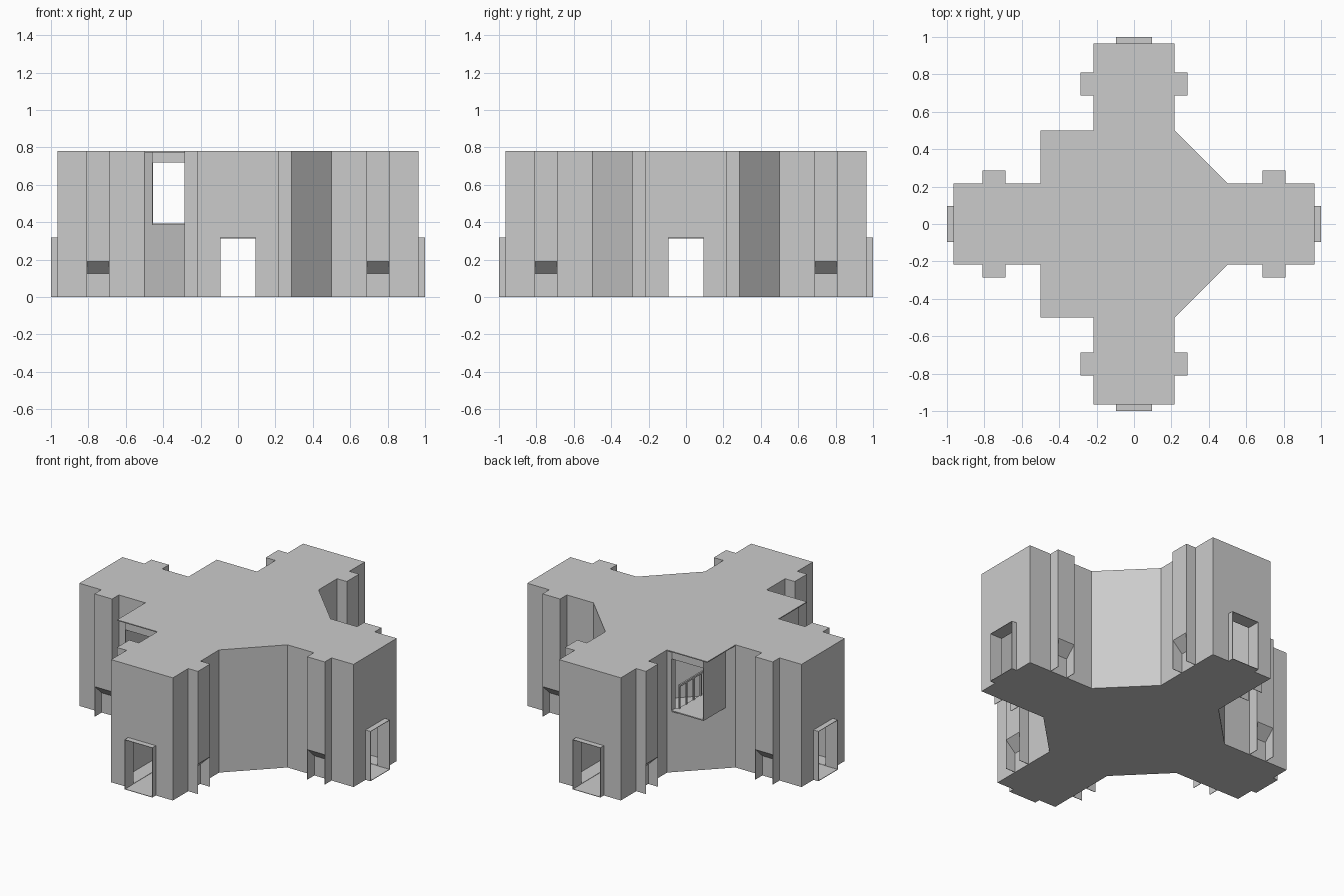
import bpy, bmesh
from math import pi
from mathutils import Matrix, Vector

if "Cube" in bpy.data.objects:
    bpy.data.objects.remove(bpy.data.objects["Cube"])


def prism(name, pts, lo, hi, axis='z', mats=(Matrix.Identity(4),)):
    """Extrude a 2D outline along an axis, once per placement matrix."""
    place = {'z': lambda a, b, c: (a, b, c), 'x': lambda a, b, c: (c, a, b)}[axis]
    bm = bmesh.new()
    for m in mats:
        rings = [[bm.verts.new(m @ Vector(place(a, b, c))) for a, b in pts] for c in (lo, hi)]
        bm.faces.new(rings[0])
        bm.faces.new(rings[1])
        n = len(pts)
        for i in range(n):
            j = (i + 1) % n
            bm.faces.new((rings[0][i], rings[0][j], rings[1][j], rings[1][i]))
    bmesh.ops.recalc_face_normals(bm, faces=bm.faces)
    me = bpy.data.meshes.new(name)
    bm.to_mesh(me)
    bm.free()
    ob = bpy.data.objects.new(name, me)
    bpy.context.collection.objects.link(ob)
    return ob


def rect(x0, x1, y0, y1):
    return [(x0, y0), (x1, y0), (x1, y1), (x0, y1)]


def boolean(ob, tool, op):
    mod = ob.modifiers.new(tool.name, 'BOOLEAN')
    mod.object, mod.operation, mod.solver = tool, op, 'EXACT'
    tool.hide_render = True
    tool.hide_set(True)


def cross(end, half, corner):
    """Four-armed outline with chamfered inner corners."""
    out = []
    for x, y in ((1, 0), (0, 1), (-1, 0), (0, -1)):
        for a, b in ((end, -half), (end, half), (corner, half)):
            out.append((a * x - b * y, a * y + b * x))
        out.append((half * x - corner * y, half * y + corner * x))
    return out


quarter = [Matrix.Rotation(k * pi / 2, 4, 'Z') for k in range(4)]
flip_y = Matrix.Scale(-1, 4, (0, 1, 0))
both_y = [Matrix.Identity(4), flip_y]
eight = [q @ f for q in quarter for f in both_y]

# Main shell: cross-shaped hall
hall = prism("hall_shell", cross(.965, .217, .5), 0, .78)

# Overhanging upper bays on the left corners
for k, m in enumerate(both_y):
    bay = prism(f"bay_block_{k}", rect(-.459, -.23, .2, .48), .385, .775, mats=[m])
    boolean(hall, bay, 'UNION')

# Hollow interior, gallery passage with its windows, and doorways
boolean(hall, prism("hall_void", cross(.93, .187, .487), .005, .72), 'DIFFERENCE')
boolean(hall, prism("gallery_void", rect(-.454, -.235, -.6, .6), .392, .72), 'DIFFERENCE')
for k, q in enumerate(quarter[:2]):
    boolean(hall, prism(f"door_void_{k}", rect(-1.1, 1.1, -.095, .095), .003, .315, mats=[q]), 'DIFFERENCE')

# Square roof corners over the bays
prism("roof_corner", [(-.5, .217), (-.217, .5), (-.5, .5)], .774, .78, mats=both_y)

# Buttresses with sloped underside and thin side cheeks
prism("buttress", [(.2, .125), (.217, .125), (.285, .19), (.285, .78), (.2, .78)],
      .686, .81, 'x', eight)
for x in (.686, .807):
    prism("buttress_cheek", rect(.21, .285, 0, .2), x, x + .003, 'x', eight)

# Door frames projecting from each arm
frame = [(-.097, 0), (-.097, .317), (.097, .317), (.097, 0),
         (.094, 0), (.094, .314), (-.094, .314), (-.094, 0)]
prism("door_frame", frame, .915, 1.0, 'x', quarter)
prism("door_sill", rect(.93, 1.0, -.095, .095), 0, .003, mats=quarter)

# Upper gallery floor
prism("gallery_floor", rect(-.456, -.25, -.475, .475), .384, .392)

# Railings on the hall side and across the left arm
for x, reach, count in ((-.255, .43, 12), (-.459, .187, 6)):
    prism("handrail", rect(x - .005, x + .005, -reach, reach), .53, .542)
    spots = [Matrix.Translation((x, -reach + 2 * reach * i / count, 0)) for i in range(count + 1)]
    prism("balusters", rect(-.004, .004, -.006, .006), .39, .532, mats=spots)
